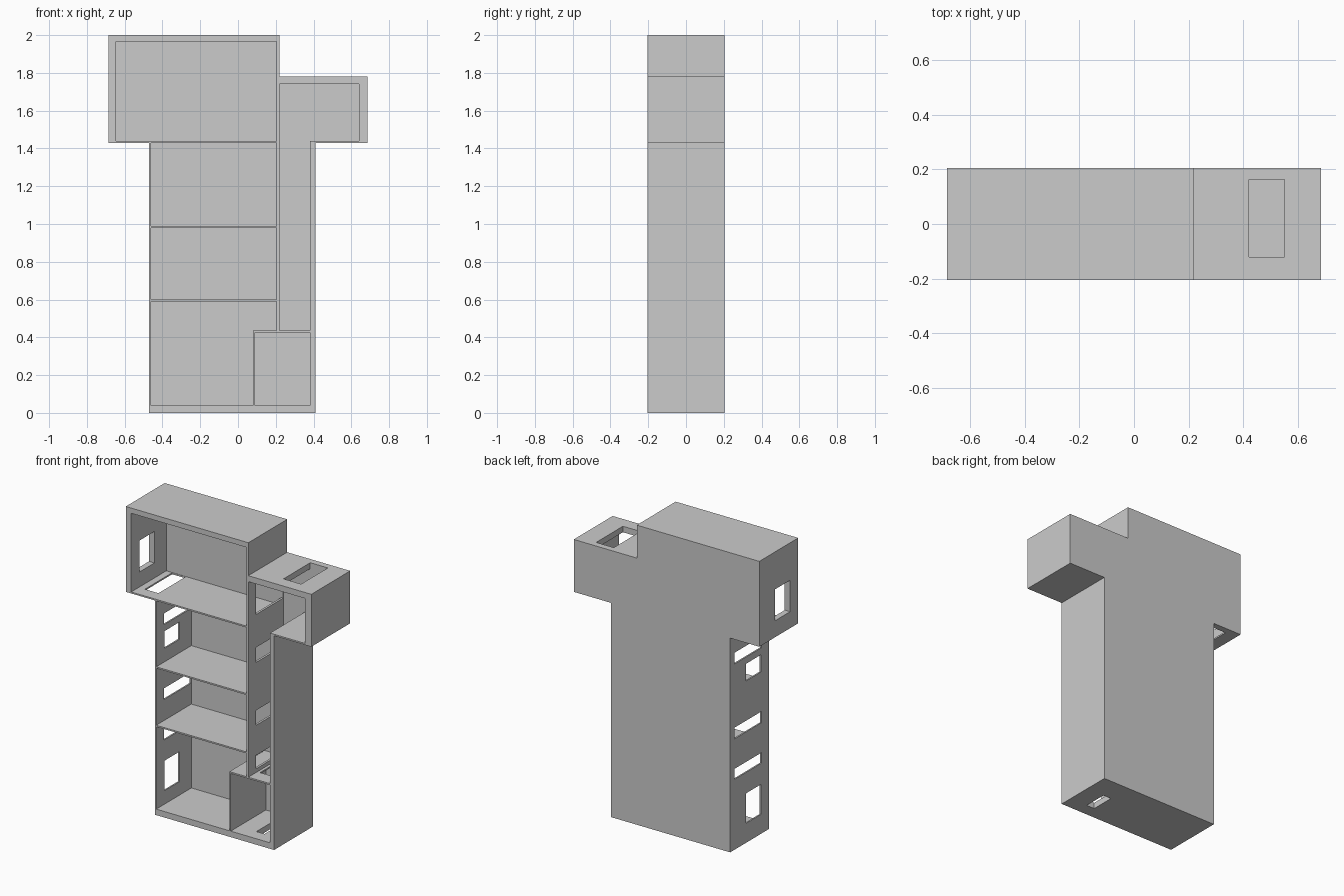
import bpy, bmesh

if "Cube" in bpy.data.objects:
    bpy.data.objects.remove(bpy.data.objects["Cube"])

FRONT, BACK, INNER_BACK = -0.205, 0.205, 0.165


def prism(name, profile, y0, y1):
    """Extrude an (x, z) profile along y."""
    bm = bmesh.new()
    face = bm.faces.new([bm.verts.new((x, y0, z)) for x, z in profile])
    out = bmesh.ops.extrude_face_region(bm, geom=[face])
    moved = [v for v in out["geom"] if isinstance(v, bmesh.types.BMVert)]
    bmesh.ops.translate(bm, verts=moved, vec=(0, y1 - y0, 0))
    bmesh.ops.recalc_face_normals(bm, faces=bm.faces)
    mesh = bpy.data.meshes.new(name)
    bm.to_mesh(mesh)
    bm.free()
    obj = bpy.data.objects.new(name, mesh)
    bpy.context.collection.objects.link(obj)
    return obj


def rect(x0, x1, z0, z1):
    return [(x0, z0), (x1, z0), (x1, z1), (x0, z1)]


def cut(target, profile, y0, y1):
    """Subtract a prism from the target and discard the cutter."""
    cutter = prism("cutter", profile, y0, y1)
    cutter.hide_render = True
    mod = target.modifiers.new("cut", 'BOOLEAN')
    mod.operation, mod.solver, mod.object = 'DIFFERENCE', 'EXACT', cutter
    bpy.context.view_layer.objects.active = target
    bpy.ops.object.modifier_apply(modifier=mod.name)
    bpy.data.objects.remove(cutter)


# Outer shell: tower with two overhanging head blocks
shell = prism("cabinet_shell", [
    (-0.47, 0), (0.41, 0), (0.41, 1.43), (0.685, 1.43), (0.685, 1.78),
    (0.22, 1.78), (0.22, 2), (-0.685, 2), (-0.685, 1.43), (-0.47, 1.43)],
    FRONT, BACK)

# Rooms open to the front, leaving thin floors and dividers
rooms = [
    rect(-0.645, 0.205, 1.44, 1.965),
    rect(-0.46, 0.205, 0.99, 1.43),
    rect(-0.46, 0.205, 0.60, 0.98),
    [(-0.46, 0.04), (0.08, 0.04), (0.08, 0.435), (0.205, 0.435),
     (0.205, 0.59), (-0.46, 0.59)],
    [(0.22, 0.435), (0.38, 0.435), (0.38, 1.44), (0.64, 1.44),
     (0.64, 1.74), (0.22, 1.74)],
    rect(0.09, 0.38, 0.04, 0.425),
]
for room in rooms:
    cut(shell, room, FRONT - 0.1, INNER_BACK)

# Wide vents in the left wall and in the divider beside the shaft
WIDE = (-0.125, 0.162)
for z0, z1 in [(0.47, 0.54), (0.74, 0.815), (1.24, 1.315)]:
    cut(shell, rect(-0.50, -0.44, z0, z1), *WIDE)
for z0, z1 in [(0.46, 0.55), (0.75, 0.85), (1.17, 1.27), (1.49, 1.70)]:
    cut(shell, rect(0.195, 0.23, z0, z1), *WIDE)

# Windows in the left walls
NARROW = (-0.12, 0.04)
for x0, x1, z0, z1 in [(-0.70, -0.63, 1.54, 1.75), (-0.50, -0.44, 1.08, 1.195),
                       (-0.50, -0.44, 0.13, 0.33)]:
    cut(shell, rect(x0, x1, z0, z1), *NARROW)

# Hatches: right roof, left overhang floor, shaft floor, bottom floor
cut(shell, rect(0.42, 0.55, 1.72, 1.80), -0.12, 0.162)
cut(shell, rect(-0.60, -0.50, 1.42, 1.45), *WIDE)
cut(shell, rect(0.24, 0.35, 0.42, 0.44), -0.11, 0.162)
cut(shell, rect(0.22, 0.28, -0.02, 0.06), *NARROW)
